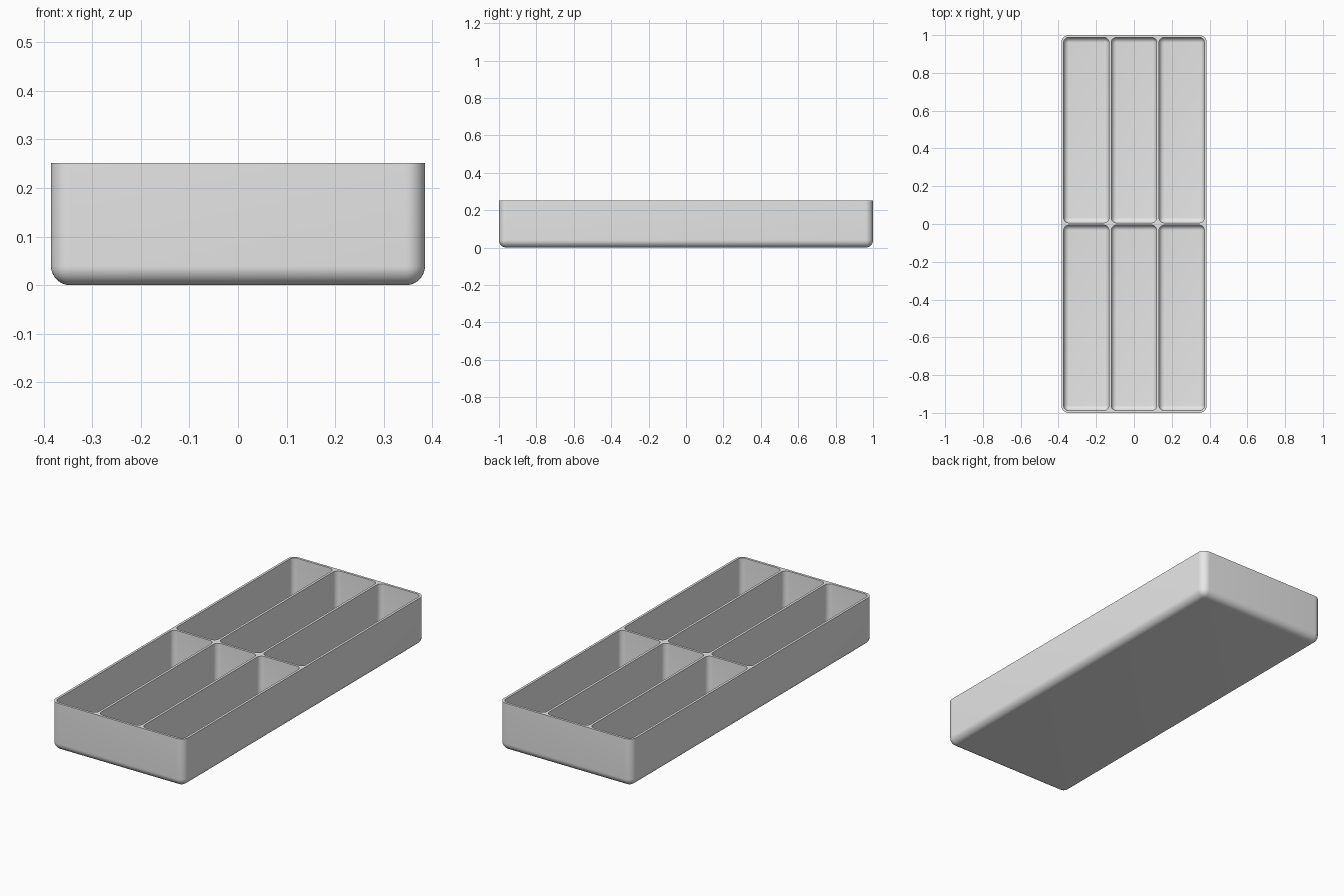
import bpy
import bmesh
from mathutils import Matrix, Vector

cube = bpy.data.objects.get("Cube")
if cube:
    bpy.data.objects.remove(cube, do_unlink=True)

WIDTH, LENGTH, HEIGHT = 0.77, 2.0, 0.252
WALL = 0.0125
RADIUS = 0.04
COLUMNS, ROWS = 3, 2
SEGMENTS = 10


def rounded_block(bm, center, size, radius):
    """Box with rounded uprights and base, and a sharp flat top."""
    part = bmesh.new()
    bmesh.ops.create_cube(part, size=1, matrix=Matrix.Translation(center) @ Matrix.Diagonal((*size, 1)))
    top = center.z + size[2] / 2 - 1e-5
    edges = [e for e in part.edges if any(v.co.z < top for v in e.verts)]
    bmesh.ops.bevel(part, geom=edges, offset=radius, offset_type='OFFSET',
                    segments=SEGMENTS, profile=0.5, affect='EDGES', clamp_overlap=True)
    bmesh.ops.recalc_face_normals(part, faces=part.faces)
    mesh = bpy.data.meshes.new("block")
    part.to_mesh(mesh)
    part.free()
    bm.from_mesh(mesh)
    bpy.data.meshes.remove(mesh)


def make_object(name, bm, material):
    mesh = bpy.data.meshes.new(name)
    bm.to_mesh(mesh)
    bm.free()
    mesh.materials.append(material)
    obj = bpy.data.objects.new(name, mesh)
    bpy.context.collection.objects.link(obj)
    return obj


grey = bpy.data.materials.new("light grey plastic")
grey.use_nodes = True
grey.diffuse_color = (0.8, 0.8, 0.8, 1)
grey.node_tree.nodes["Principled BSDF"].inputs["Base Color"].default_value = (0.8, 0.8, 0.8, 1)

# Solid tray body
bm = bmesh.new()
rounded_block(bm, Vector((0, 0, HEIGHT / 2)), (WIDTH, LENGTH, HEIGHT), RADIUS)
tray = make_object("divided_tray", bm, grey)

# Compartments, separated by thin walls
pocket_w = (WIDTH - (COLUMNS + 1) * WALL) / COLUMNS
pocket_l = (LENGTH - (ROWS + 1) * WALL) / ROWS
pocket_h = HEIGHT
bm = bmesh.new()
for col in range(COLUMNS):
    for row in range(ROWS):
        x = (col - (COLUMNS - 1) / 2) * (pocket_w + WALL)
        y = (row - (ROWS - 1) / 2) * (pocket_l + WALL)
        rounded_block(bm, Vector((x, y, WALL + pocket_h / 2)),
                      (pocket_w, pocket_l, pocket_h), RADIUS - WALL)
cutter = make_object("compartment_cutter", bm, grey)
cutter.hide_render = True

# Hollow out the compartments, then discard the cutter
hollow = tray.modifiers.new("hollow", 'BOOLEAN')
hollow.operation = 'DIFFERENCE'
hollow.solver = 'EXACT'
hollow.object = cutter
bpy.ops.object.select_all(action='DESELECT')
bpy.context.view_layer.objects.active = tray
tray.select_set(True)
bpy.ops.object.modifier_apply(modifier=hollow.name)
bpy.data.objects.remove(cutter, do_unlink=True)

# Smooth fillets with a crisp rim
bpy.ops.object.shade_smooth_by_angle(angle=0.6)
